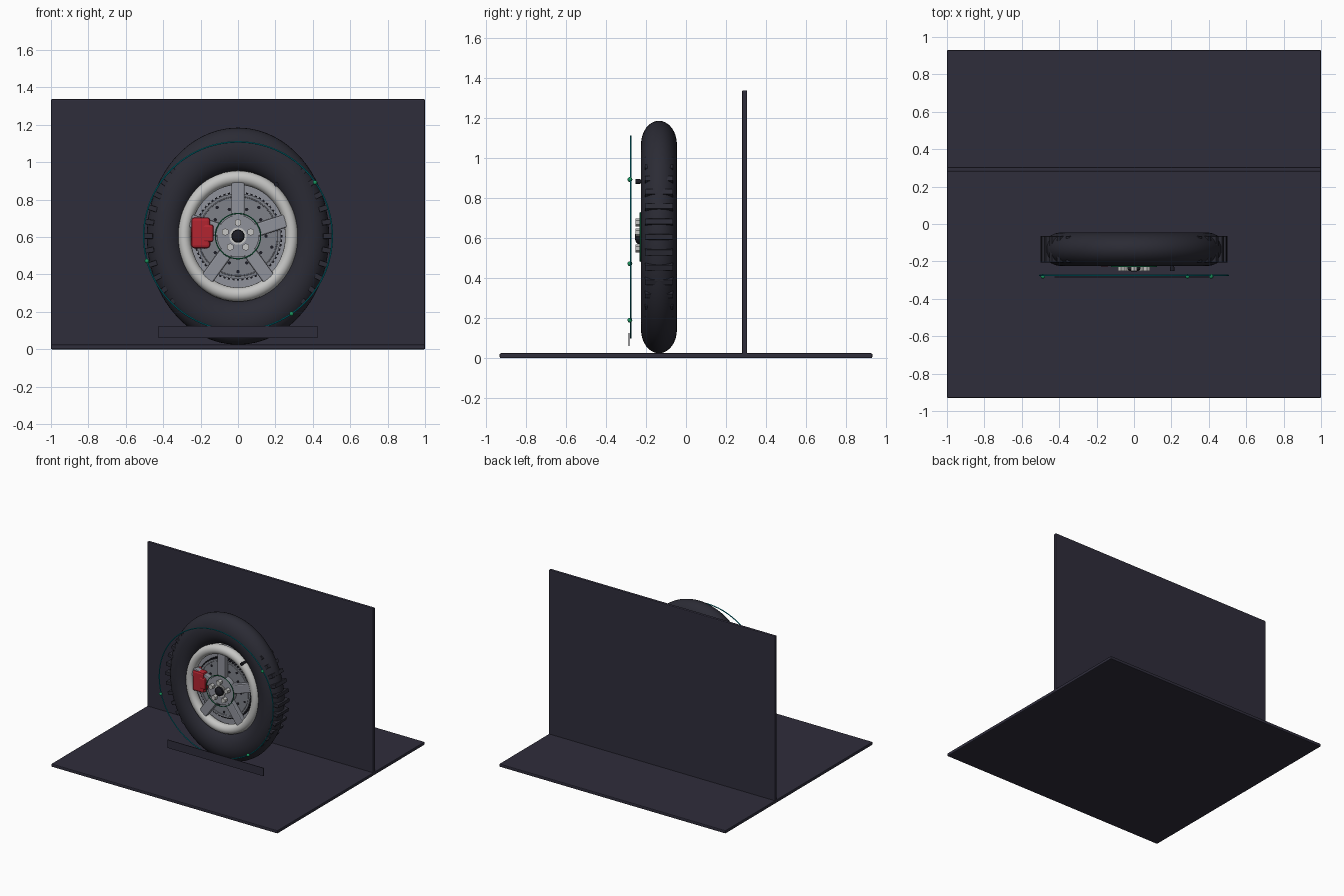
import bpy, math
from mathutils import Matrix

if "Cube" in bpy.data.objects:
    bpy.data.objects.remove(bpy.data.objects["Cube"])

CZ, CY = 0.605, -0.135          # wheel centre


def mat(name, rgb):
    m = bpy.data.materials.new(name)
    m.diffuse_color = (*rgb, 1)
    m.use_nodes = True
    m.node_tree.nodes["Principled BSDF"].inputs["Base Color"].default_value = m.diffuse_color
    return m


SLATE = mat("slate", (0.028, 0.026, 0.044))
RUBBER = mat("rubber", (0.024, 0.024, 0.035))
BLACK = mat("black", (0.012, 0.012, 0.018))
SILVER = mat("silver", (0.56, 0.56, 0.55))
GREY = mat("alloy grey", (0.28, 0.29, 0.33))
STEEL = mat("rotor steel", (0.21, 0.22, 0.25))
RED = mat("caliper red", (0.45, 0.018, 0.03))
TEAL = mat("teal", (0.0, 0.28, 0.34))
GREEN = mat("green", (0.01, 0.29, 0.11))


def finish(name, m, smooth=True):
    o = bpy.context.object
    o.name = name
    o.data.materials.append(m)
    if smooth:
        bpy.ops.object.shade_smooth_by_angle()
    return o


def box(name, lo, hi, m, bevel=0.0):
    """Box between two corners, with an optional rounded edge."""
    bpy.ops.mesh.primitive_cube_add(size=1)
    o = finish(name, m, False)
    size = [b - a for a, b in zip(lo, hi)]
    mid = [(a + b) / 2 for a, b in zip(lo, hi)]
    o.data.transform(Matrix.Translation(mid) @ Matrix.Diagonal((*size, 1)))
    if bevel:
        b = o.modifiers.new("bevel", "BEVEL")
        b.width, b.segments = bevel, 2
    return o


def ring(name, major, minor, y, m, sx=1.0, sy=1.0, segs=80, msegs=16):
    """Torus around the wheel axis, sx squeezes x and sy squeezes depth."""
    bpy.ops.mesh.primitive_torus_add(major_radius=major, minor_radius=minor,
                                     major_segments=segs, minor_segments=msegs)
    o = bpy.context.object
    o.data.transform(Matrix.Translation((0, y, CZ)) @ Matrix.Diagonal((sx, sy, 1, 1))
                     @ Matrix.Rotation(math.pi / 2, 4, 'X'))
    return finish(name, m)


def disc(name, r, y0, y1, m, x=0, z=0, segs=48, sx=1.0):
    """Cylinder along y, x and z are offsets from the wheel centre."""
    bpy.ops.mesh.primitive_cylinder_add(radius=r, depth=abs(y1 - y0), vertices=segs)
    o = bpy.context.object
    o.data.transform(Matrix.Translation((x, (y0 + y1) / 2, CZ + z))
                     @ Matrix.Diagonal((sx, 1, 1, 1)) @ Matrix.Rotation(math.pi / 2, 4, 'X'))
    return finish(name, m)


def ball(name, r, loc, m):
    bpy.ops.mesh.primitive_uv_sphere_add(radius=r, location=loc, segments=20, ring_count=12)
    return finish(name, m)


def spin(o, angle):
    """Turn an object placed at the wheel's +x side around the axle."""
    o.data.transform(Matrix.Translation((0, 0, CZ)) @ Matrix.Rotation(-angle, 4, 'Y'))


def polar(r, a):
    return r * math.cos(a), r * math.sin(a)


# Backdrop
box("floor", (-1, -0.93, 0), (1, 0.93, 0.025), SLATE, 0.006)
box("back_wall", (-1, 0.28, 0.005), (1, 0.305, 1.337), SLATE, 0.006)

# Tyre with tread bars
ring("tyre", 0.462, 0.118, CY, RUBBER, 0.84, 0.76, 96, 32)
for i in range(40):
    t = box(f"tread_bar_{i}", (0.455, -0.205, -0.014), (0.501, -0.065, 0.014), RUBBER, 0.003)
    spin(t, i * math.tau / 40)

# Rim: two lips joined by a solid centre
ring("rim_lip_front", 0.312, 0.038, -0.185, SILVER, 0.92)
ring("rim_lip_back", 0.312, 0.038, -0.085, SILVER, 0.92)
disc("rim_barrel", 0.325, -0.14, -0.08, GREY, segs=80, sx=0.92)

# Brake rotor with vents and drilled holes
disc("rotor", 0.228, -0.175, -0.14, STEEL, segs=72)
for i in range(60):
    v = box(f"rotor_vent_{i}", (0.225, -0.172, -0.006), (0.237, -0.138, 0.006), BLACK)
    spin(v, i * math.tau / 60)
for k, r in enumerate((0.15, 0.19)):
    for i in range(10):
        x, z = polar(r, (i + k / 2) * math.tau / 10)
        disc(f"rotor_hole_{k}_{i}", 0.009, -0.178, -0.17, BLACK, x, z, 14)
ring("rotor_edge", 0.212, 0.003, -0.175, GREY, msegs=8)

# Spokes and hub
for i in range(5):
    s = box(f"spoke_{i}", (0.07, -0.213, -0.036), (0.308, -0.17, 0.036), GREY, 0.008)
    spin(s, math.pi / 2 + i * math.tau / 5)
disc("hub", 0.112, -0.22, -0.15, GREY)
for i in range(5):
    x, z = polar(0.072, math.pi / 2 + i * math.tau / 5)
    disc(f"lug_nut_{i}", 0.02, -0.252, -0.215, SILVER, x, z, 6)
disc("hub_collar", 0.046, -0.228, -0.215, SILVER)
disc("centre_cap", 0.035, -0.243, -0.215, BLACK)
cap = ball("centre_cap_dome", 0.033, (0, -0.24, CZ), BLACK)
cap.scale.y = 0.45

# Brake caliper
box("caliper_body", (-0.25, -0.223, 0.54), (-0.148, -0.13, 0.706), RED, 0.016)
box("caliper_piston_housing", (-0.187, -0.227, 0.573), (-0.131, -0.16, 0.667), RED, 0.012)

# Valve stem
disc("valve_stem", 0.009, -0.24, -0.16, BLACK, 0.205, 0.277, 14)
disc("valve_cap", 0.012, -0.251, -0.23, BLACK, 0.205, 0.277, 14)

# Floating guide rings, markers and lower panel
ring("guide_ring", 0.504, 0.004, -0.275, TEAL, segs=96, msegs=8)
ring("hub_ring", 0.121, 0.003, -0.228, GREEN, segs=64, msegs=8)
for i, (x, z) in enumerate(((0.412, 0.892), (0.286, 0.19), (-0.487, 0.472))):
    ball(f"marker_{i}", 0.012, (x, -0.28, z), GREEN)
box("lower_panel", (-0.425, -0.286, 0.06), (0.425, -0.281, 0.125), SLATE)
